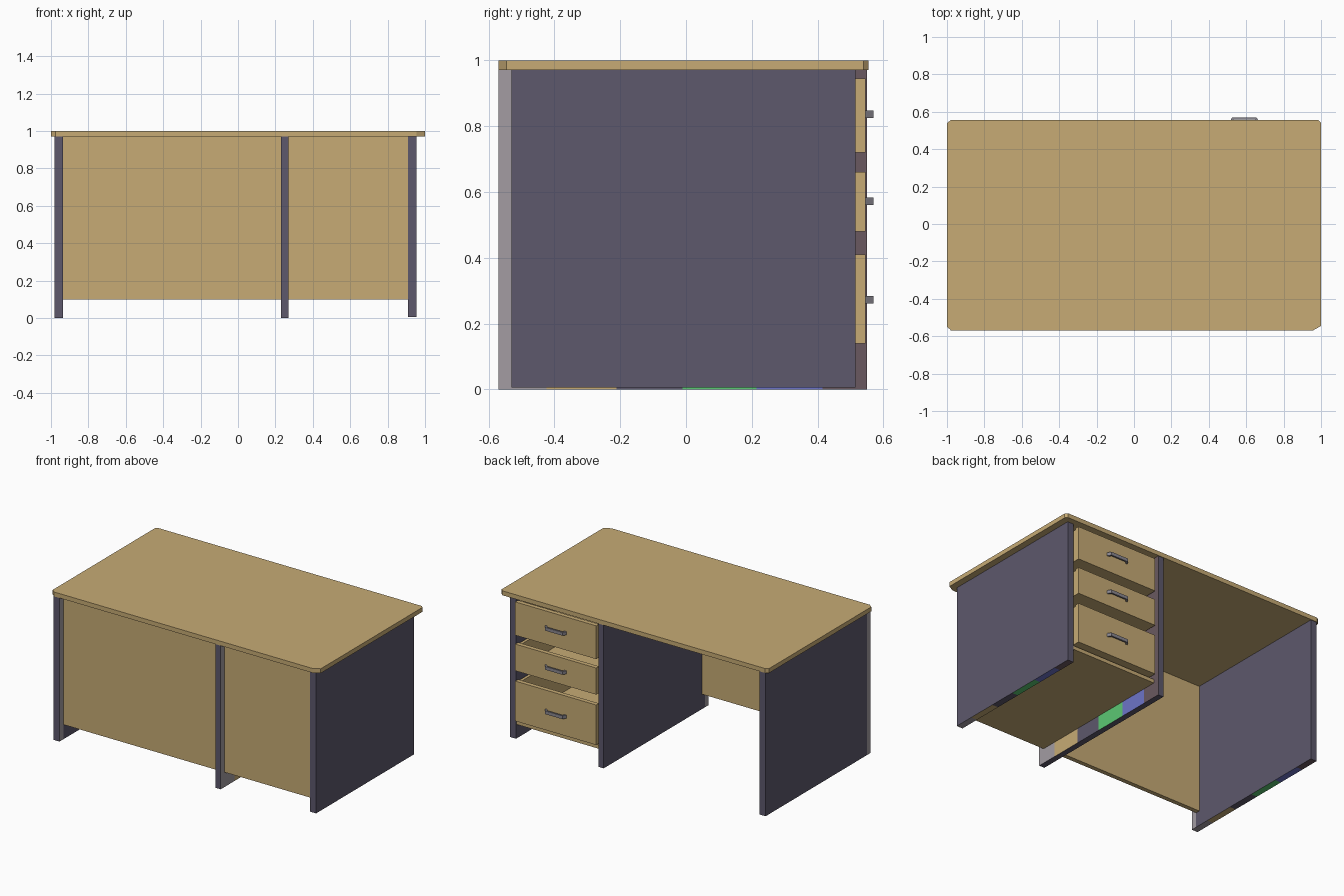
import bpy, bmesh
from mathutils import Vector

old = bpy.data.objects.get("Cube")
if old:
    bpy.data.objects.remove(old, do_unlink=True)


def material(name, hex_code):
    srgb = [int(hex_code[i:i + 2], 16) / 255 for i in (0, 2, 4)]
    colour = [c / 12.92 if c < 0.04 else ((c + 0.055) / 1.055) ** 2.4 for c in srgb] + [1]
    mat = bpy.data.materials.new(name)
    mat.use_nodes = True
    mat.diffuse_color = colour
    mat.node_tree.nodes["Principled BSDF"].inputs["Base Color"].default_value = colour
    return mat


wood = material("light wood", "C7AB75")
slate = material("slate purple", "5D586C")
pale = material("pale grey", "A39CA2")
green = material("green", "5CC873")
blue = material("blue", "6D74C8")
umber = material("brown purple", "6A5960")
metal = material("handle grey", "8A8790")


def finish(name, bm, mats):
    bmesh.ops.recalc_face_normals(bm, faces=bm.faces)
    mesh = bpy.data.meshes.new(name)
    bm.to_mesh(mesh)
    bm.free()
    for mat in mats:
        mesh.materials.append(mat)
    obj = bpy.data.objects.new(name, mesh)
    bpy.context.collection.objects.link(obj)
    return obj


def add_box(bm, x, y, z):
    verts = bmesh.ops.create_cube(bm, size=1)["verts"]
    for v in verts:
        v.co = Vector([(r[0] + r[1]) / 2 + c * (r[1] - r[0]) for c, r in zip(v.co, (x, y, z))])


def box(name, x, y, z, mat):
    bm = bmesh.new()
    add_box(bm, x, y, z)
    return finish(name, bm, [mat])


def prism(name, outline, z, mat):
    bm = bmesh.new()
    face = bm.faces.new([bm.verts.new((x, y, z[0])) for x, y in outline])
    top = bmesh.ops.extrude_face_region(bm, geom=[face])["geom"]
    for v in top:
        if isinstance(v, bmesh.types.BMVert):
            v.co.z = z[1]
    return finish(name, bm, [mat])


# Desktop with clipped corners
prism("desktop", [(-0.975, -0.57), (0.955, -0.57), (1, -0.545), (1, 0.54), (0.985, 0.555),
                  (-0.98, 0.555), (-1, 0.54), (-1, -0.55)], (0.97, 1), wood)

# Upright panels, with colour bands along the depth on chosen faces
BANDS = [(0.13, 2), (0.32, 1), (0.5, 0), (0.7, 3), (0.88, 4), (1.1, 5)]
FRONT_LIP = -0.53


def panel(name, x, y, z, banded):
    bm = bmesh.new()
    add_box(bm, x, y, z)
    depth = y[1] - y[0]
    for cut in [y[0] + depth * f for f, _ in BANDS[:-1]] + [FRONT_LIP]:
        bmesh.ops.bisect_plane(bm, geom=bm.verts[:] + bm.edges[:] + bm.faces[:],
                               plane_co=(0, cut, 0), plane_no=(0, 1, 0))
    bm.normal_update()
    for face in bm.faces:
        mid = face.calc_center_median()
        if face.normal.dot(banded) > 0.9:
            t = (mid.y - y[0]) / depth
            face.material_index = next(i for f, i in BANDS if t < f)
        elif abs(face.normal.x) > 0.9 and mid.y < FRONT_LIP:
            face.material_index = 2
    return finish(name, bm, [slate, wood, pale, green, blue, umber])


DOWN, LEFT = Vector((0, 0, -1)), Vector((1, 0, 0))
panel("right_hand_side_panel", (-0.98, -0.935), (-0.57, 0.55), (0, 0.97), DOWN)
panel("middle_panel", (0.23, 0.27), (-0.57, 0.55), (0, 0.97), LEFT)
panel("left_hand_side_panel", (0.91, 0.955), (-0.53, 0.515), (0.005, 0.97), DOWN)

# Front boards and the shelf under the drawers
box("wide_front_board", (-0.935, 0.23), (-0.53, -0.5), (0.1, 0.97), wood)
box("narrow_front_board", (0.27, 0.91), (-0.53, -0.5), (0.1, 0.97), wood)
box("bottom_shelf", (0.27, 0.91), (-0.5, 0.51), (0.1, 0.125), wood)

# Drawers: open trays with a front plate and an arched handle
X0, X1, BACK, FRONT = 0.29, 0.895, -0.45, 0.545
HALF = [(0.08, 0.545), (0.065, 0.57), (-0.065, 0.57), (-0.08, 0.545),
        (-0.066, 0.545), (-0.056, 0.559), (0.056, 0.559), (0.066, 0.545)]
for label, low, high, grip in (("bottom", 0.14, 0.41, 0.272),
                               ("middle", 0.48, 0.66, 0.572),
                               ("top", 0.72, 0.945, 0.836)):
    bm = bmesh.new()
    add_box(bm, (X0, X1), (0.515, FRONT), (low, high))
    add_box(bm, (X0, X1), (BACK, 0.515), (low, low + 0.015))
    add_box(bm, (X0, X1), (BACK, BACK + 0.02), (low + 0.015, high - 0.01))
    for x in (X0, X1 - 0.02):
        add_box(bm, (x, x + 0.02), (BACK + 0.02, 0.515), (low + 0.015, high - 0.01))
    finish(label + "_drawer", bm, [wood])
    prism(label + "_drawer_handle", [(0.59 + x, y) for x, y in HALF],
          (grip - 0.011, grip + 0.011), metal)
